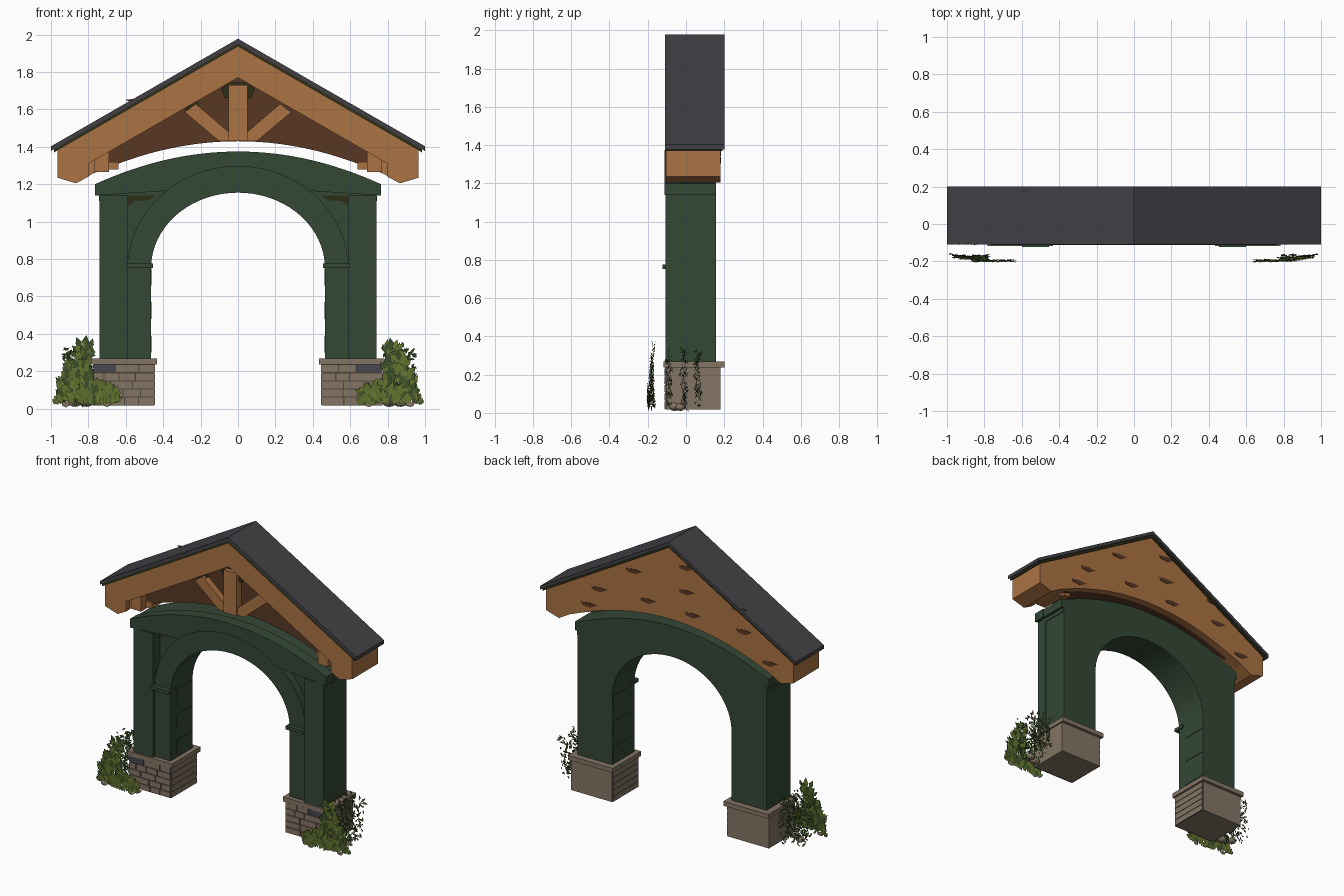
import bpy, bmesh, math, random
from mathutils import Vector

random.seed(4)
cube = bpy.data.objects.get("Cube")
if cube:
    bpy.data.objects.remove(cube, do_unlink=True)


def material(name, *rgb):
    lin = [((c / 255 + 0.055) / 1.055) ** 2.4 for c in rgb] + [1]
    m = bpy.data.materials.new(name)
    m.use_nodes = True
    m.diffuse_color = lin
    m.node_tree.nodes["Principled BSDF"].inputs["Base Color"].default_value = lin
    return m


GREEN = material("painted_green", 51, 71, 53)
ROOF = material("roof_charcoal", 66, 64, 69)
WOOD = material("warm_timber", 172, 115, 68)
BROWN = material("dark_timber", 88, 55, 36)
TRIM = material("dark_trim", 46, 45, 24)
STONE = material("stone", 132, 117, 101)
MORTAR = material("mortar", 78, 68, 59)
SLATE = material("slate", 70, 72, 80)
LEAF = material("leaf_olive", 104, 120, 48)
LEAF_DARK = material("leaf_dark", 64, 84, 42)


def finish(name, bm, *mats):
    me = bpy.data.meshes.new(name)
    bm.to_mesh(me)
    bm.free()
    for m in mats:
        me.materials.append(m)
    ob = bpy.data.objects.new(name, me)
    bpy.context.collection.objects.link(ob)
    return ob


def prism(name, pts, y0, y1, mat):
    """Extrude an outline of (x, z) points along y."""
    bm = bmesh.new()
    front, back = ([bm.verts.new((x, y, z)) for x, z in pts] for y in (y0, y1))
    bm.faces.new(front)
    bm.faces.new(back[::-1])
    for i in range(len(pts)):
        bm.faces.new((front[i - 1], front[i], back[i], back[i - 1]))
    bmesh.ops.recalc_face_normals(bm, faces=bm.faces)
    return finish(name, bm, mat)


def box(name, x0, x1, y0, y1, z0, z1, mat):
    return prism(name, [(x0, z0), (x1, z0), (x1, z1), (x0, z1)], y0, y1, mat)


def mirrored(half):
    """Close a half outline, listed from the top centre round to the bottom centre."""
    return half + [(-x, z) for x, z in reversed(half) if x > 1e-6]


def crown(rise, drop, reach, steps=16):
    """Shallow arc from the centre out to x = reach."""
    return [(reach * i / steps, rise - drop * (i / steps) ** 2) for i in range(steps + 1)]


def arch(w, h, steps=20):
    """Quarter arch from the springing up to the crown."""
    pts = [(w * math.cos(a), 0.75 + h * math.sin(a))
           for a in (math.pi / 2 * i / steps for i in range(steps))]
    return pts + [(0, 0.75 + h)]


# Green archway: wall, raised arch ring, curved head beam
inner, outer = arch(0.465, 0.405), arch(0.59, 0.545)
smooth = []
wall = crown(1.37, 0.17, 0.738) + [(0.738, 0.26), (0.465, 0.26)] + inner
smooth.append(prism("arch_wall", mirrored(wall), -0.03, 0.157, GREEN))
ring = outer[::-1] + [(0.59, 0.26), (0.465, 0.26)] + inner
smooth.append(prism("arch_ring", mirrored(ring), -0.088, -0.03, GREEN))
beam = crown(1.375, 0.175, 0.765) + [(0.765, 1.14)] + [p for p in outer if p[1] > 1.14]
smooth.append(prism("head_beam", mirrored(beam), -0.113, -0.03, GREEN))


# Roof slab, trim and soffit
def gable_strip(name, reach, z, depth, y0, y1, mat):
    e = z - 0.575 * reach
    prism(name, mirrored([(0, z), (reach, e), (reach, e - depth), (0, z - depth)]), y0, y1, mat)


gable_strip("roof", 1, 1.978, 0.025, -0.11, 0.2, ROOF)
gable_strip("roof_trim", 0.985, 1.954, 0.018, -0.107, 0.19, TRIM)
gable_strip("soffit", 0.965, 1.94, 0.03, -0.065, 0.15, WOOD)

# Gable timber
tail = [(0.965, 1.385), (0.965, 1.235), (0.866, 1.205)]
prism("barge_board", mirrored([(0, 1.94)] + tail + [(0.8, 1.24), (0.8, 1.31), (0, 1.77)]),
      -0.105, -0.065, WOOD)
belly = crown(1.43, 0.12, 0.64)[::-1]
prism("gable_panel", mirrored([(0, 1.94), (0.72, 1.526), (0.72, 1.285)] + belly), -0.03, 0.13, BROWN)
prism("gable_back", mirrored([(0, 1.94)] + tail + [(0.78, 1.255)] + belly), 0.13, 0.18, WOOD)
box("king_post", -0.05, 0.05, -0.09, -0.03, 1.43, 1.73, WOOD)
prism("post_cap", [(-0.09, 1.71), (-0.07, 1.66), (0.07, 1.66), (0.09, 1.71), (0.05, 1.745), (-0.05, 1.745)],
      -0.06, -0.03, TRIM)
prism("strut_cap", [(-0.29, 1.6), (-0.2, 1.6), (-0.22, 1.645)], -0.055, -0.03, TRIM)
knots = [(.55, 1.49), (.28, 1.69), (.63, 1.36), (.17, 1.51), (-.13, 1.82), (-.13, 1.65),
         (-.18, 1.5), (-.54, 1.64), (-.58, 1.49), (-.78, 1.32)]
for x, z in knots:
    prism("timber_knot", [(x - 0.06, z + 0.012), (x - 0.01, z - 0.016), (x + 0.05, z - 0.01),
                          (x + 0.06, z + 0.008), (x, z + 0.018)], 0.179, 0.183, BROWN)


def stone_course(s, z0, z1, top_row):
    """One row of bricks across the front, with a slab on the inner side."""
    x = 0.447
    while x < 0.77:
        nxt = x + random.uniform(0.07, 0.13)
        if nxt > 0.72:
            nxt = 0.773
        mat = SLATE if top_row and nxt == 0.773 else STONE
        box("brick", s * (x + 0.003), s * (nxt - 0.003), -0.113, -0.1, z0 + 0.003, z1 - 0.003, mat)
        x = nxt
    box("side_stone", s * 0.443, s * 0.452, -0.105, 0.176, z0 + 0.003, z1 - 0.003, STONE)


def leaf(bm, x, y, z, size, angle, mat, twist=0.2):
    d = Vector((math.cos(angle), random.uniform(-twist, twist), math.sin(angle))) * size
    n = Vector((-math.sin(angle), 0, math.cos(angle))) * size * 0.25
    p = Vector((x, y, z))
    f = bm.faces.new([bm.verts.new(q) for q in (p, p + d * .5 + n, p + d, p + d * .5 - n)])
    f.material_index = mat


def sheet_y(x, z):
    return -0.192 + 0.04 * max(0, (x - 0.8) / 0.2) ** 2 + 0.035 * (z / 0.4) ** 2


def foliage(s):
    bm = bmesh.new()
    # tall shrub
    for i in range(300):
        x = random.uniform(0.78, 0.98)
        h = 0.32 + (x - 0.78) * 0.4 if x < 0.83 else 0.34 - (x - 0.83) * 2.1
        z = 0.02 + max(h - 0.02, 0.015) * random.random()
        ang = math.radians(random.uniform(30, 100) if x > 0.83 else random.uniform(60, 110))
        leaf(bm, s * x, sheet_y(x, z), z, random.uniform(.045, .07) * (1 if x < 0.94 else 0.4),
             ang if s > 0 else math.pi - ang, random.random() < 0.5)
    # low bush in front
    for i in range(170):
        x = random.uniform(0.66, 0.85)
        h = 0.11 * math.sqrt(max(0, 1 - ((x - 0.755) / 0.105) ** 2))
        ang = math.pi / 2 - s * (x - 0.755) * 8
        leaf(bm, s * x, sheet_y(x, 0) - 0.004, 0.015 + h * random.random(),
             random.uniform(.035, .055), ang + random.uniform(-.4, .4), random.random() < 0.25)
    # sparse sprays beside the base
    for y in (-0.09, -0.01, 0.06):
        for i in range(120):
            x = 0.785 + 0.15 * random.random() ** 1.3
            leaf(bm, s * x, y + random.uniform(-.012, .012), random.uniform(.03, .33),
                 random.uniform(.02, .034), random.uniform(0, 6.28), 1, 0.6)
    finish("shrub", bm, LEAF, LEAF_DARK)


def rock(x, y, r, depth):
    bm = bmesh.new()
    bmesh.ops.create_icosphere(bm, subdivisions=2, radius=r)
    for v in bm.verts:
        v.co = Vector((x + v.co.x * 1.3, y + v.co.y * depth, 0.01 + r * 0.75 + v.co.z * 0.75))
    smooth.append(finish("rock", bm, STONE))


for s in (-1, 1):
    # Columns
    box("pilaster", s * 0.588, s * 0.741, -0.106, -0.03, 0.26, 1.14, GREEN)
    box("side_cornice", s * 0.73, s * 0.758, -0.03, 0.156, 1.14, 1.2, GREEN)
    box("side_bead", s * 0.73, s * 0.743, -0.03, 0.156, 1.11, 1.137, GREEN)
    box("impost", s * 0.455, s * 0.598, -0.122, -0.04, 0.752, 0.775, GREEN)
    for z in (0.3, 0.48, 0.66):
        box("jamb_board", s * 0.462, s * 0.47, -0.02, 0.15, z, z + 0.09, GREEN)
    prism("corner_shade", [(s * 0.588, 1.14), (s * 0.44, 1.14), (s * 0.48, 1.115),
                           (s * 0.555, 1.11), (s * 0.588, 1.08)], -0.036, -0.03, TRIM)
    # Stone bases
    box("base_core", s * 0.45, s * 0.773, -0.1, 0.18, 0.018, 0.24, STONE)
    box("base_mortar", s * 0.448, s * 0.772, -0.106, -0.1, 0.018, 0.236, MORTAR)
    box("side_mortar", s * 0.446, s * 0.45, -0.1, 0.174, 0.02, 0.236, MORTAR)
    for row in range(5):
        stone_course(s, 0.018 + row * 0.0436, 0.018 + (row + 1) * 0.0436, row == 4)
    box("base_cap", s * 0.432, s * 0.782, -0.118, 0.2, 0.236, 0.268, STONE)
    # Eaves, brackets and struts
    prism("eave_box", [(s * x, z) for x, z in [(0.69, 1.5)] + tail + [(0.78, 1.255), (0.69, 1.295)]],
          -0.065, 0.13, WOOD)
    box("eave_bracket", s * 0.69, s * 0.77, -0.095, 0.1, 1.265, 1.39, WOOD)
    box("bracket_tab", s * 0.64, s * 0.69, -0.045, 0.1, 1.28, 1.32, WOOD)
    prism("strut", [(s * x, z) for x, z in
                    [(0.05, 1.43), (0.1, 1.43), (0.285, 1.585), (0.225, 1.63), (0.05, 1.48)]],
          -0.075, -0.03, WOOD)
    # Planting
    foliage(s)
    for x, y, r, depth in ((0.81, -0.06, .03, 1), (0.87, -0.03, .026, 1),
                           (0.92, -0.18, .018, .15), (0.7, -0.195, .014, .15)):
        rock(s * x, y, r, depth)

# Smooth the curved parts, keeping edges sharp
bpy.ops.object.select_all(action="DESELECT")
for ob in smooth:
    ob.select_set(True)
bpy.context.view_layer.objects.active = smooth[0]
bpy.ops.object.shade_smooth_by_angle(angle=math.radians(30))
